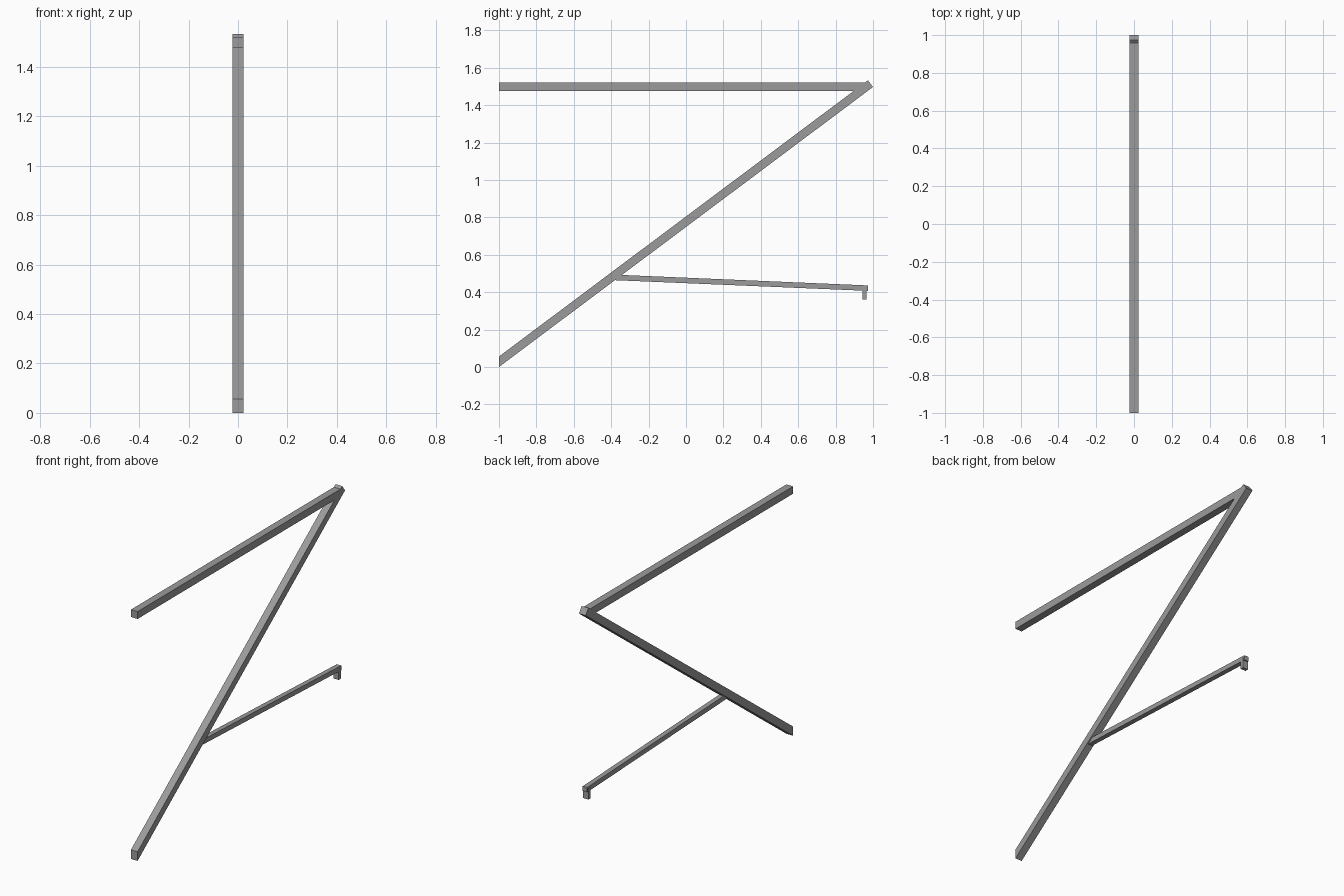
import bpy, bmesh

if "Cube" in bpy.data.objects:
    bpy.data.objects.remove(bpy.data.objects["Cube"])

grey = bpy.data.materials.new("steel grey")
grey.diffuse_color = (0.33, 0.33, 0.33, 1)
grey.use_nodes = True
grey.node_tree.nodes["Principled BSDF"].inputs["Base Color"].default_value = grey.diffuse_color


def bar(name, profile, width):
    """Extrude a side profile of (y, z) points symmetrically across x."""
    bm = bmesh.new()
    face = bm.faces.new([bm.verts.new((-width / 2, y, z)) for y, z in profile])
    ext = bmesh.ops.extrude_face_region(bm, geom=[face])
    moved = [v for v in ext["geom"] if isinstance(v, bmesh.types.BMVert)]
    bmesh.ops.translate(bm, verts=moved, vec=(width, 0, 0))
    bmesh.ops.recalc_face_normals(bm, faces=bm.faces)
    mesh = bpy.data.meshes.new(name)
    bm.to_mesh(mesh)
    bm.free()
    mesh.materials.append(grey)
    obj = bpy.data.objects.new(name, mesh)
    bpy.context.collection.objects.link(obj)
    return obj


W = 0.045      # main tube width
SLOPE = 0.7485  # rise of the diagonal


def upper(z):
    """y of the diagonal's upper face at height z."""
    return -1 + (z - 0.056) / SLOPE


# Diagonal strut: cut upright at the wall, square at the tip
bar("diagonal_strut", [(-1, 0), (1, 1.497), (0.973, 1.533), (-1, 0.056)], W)

# Horizontal top rail, mitred onto the diagonal
bar("top_rail", [(-1, 1.476), (upper(1.476), 1.476),
                 (upper(1.521), 1.521), (-1, 1.521)], W)

# Thin lower arm, mitred onto the underside of the diagonal
bar("lower_arm", [(-0.38, 0.464), (0.974, 0.407),
                  (0.974, 0.436), (-0.343, 0.492)], 0.03)

# Small peg hanging from the end of the lower arm
bar("end_peg", [(0.945, 0.36), (0.966, 0.36),
                (0.966, 0.425), (0.945, 0.425)], 0.036)
